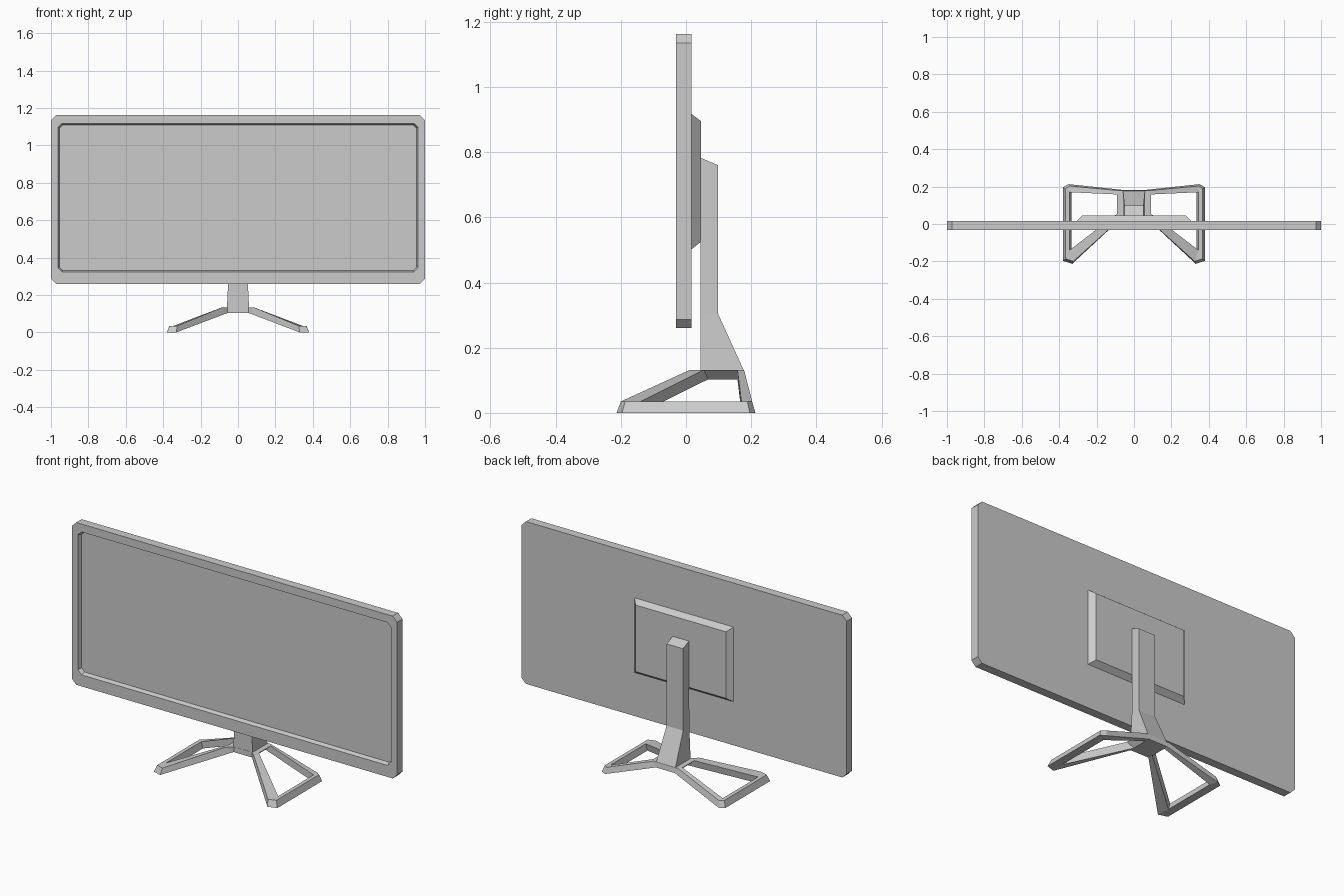
import bpy, bmesh

if "Cube" in bpy.data.objects:
    bpy.data.objects.remove(bpy.data.objects["Cube"])


def finish(name, bm, mirror=False):
    bmesh.ops.remove_doubles(bm, verts=bm.verts, dist=1e-5)
    if mirror:
        geom = bm.verts[:] + bm.edges[:] + bm.faces[:]
        bmesh.ops.mirror(bm, geom=geom, axis='X', merge_dist=1e-4)
    bmesh.ops.recalc_face_normals(bm, faces=bm.faces)
    me = bpy.data.meshes.new(name)
    bm.to_mesh(me)
    bm.free()
    ob = bpy.data.objects.new(name, me)
    bpy.context.collection.objects.link(ob)
    return ob


def loft(name, rings):
    """Skin a list of equal-length point rings and cap both ends."""
    bm = bmesh.new()
    vs = [[bm.verts.new(p) for p in r] for r in rings]
    n = len(vs[0])
    for a, b in zip(vs, vs[1:]):
        for i in range(n):
            j = (i + 1) % n
            bm.faces.new((a[i], a[j], b[j], b[i]))
    bm.faces.new(vs[0])
    bm.faces.new(vs[-1])
    return finish(name, bm)


def panel_ring(hx, z0, z1, y, c):
    """Rectangle in the xz plane with corners cut by c."""
    return [(-hx + c, y, z0), (hx - c, y, z0), (hx, y, z0 + c), (hx, y, z1 - c),
            (hx - c, y, z1), (-hx + c, y, z1), (-hx, y, z1 - c), (-hx, y, z0 + c)]


# Screen housing with recessed display
loft("screen", [
    panel_ring(1.0, 0.26, 1.162, 0.017, 0.027),
    panel_ring(1.0, 0.26, 1.162, -0.031, 0.027),
    panel_ring(0.963, 0.324, 1.118, -0.031, 0.022),
    panel_ring(0.955, 0.332, 1.110, -0.009, 0.018),
])


# Bevelled mounting plate on the back
def plate_ring(hx, z0, z1, y):
    return [(-hx, y, z0), (hx, y, z0), (hx, y, z1), (-hx, y, z1)]


loft("mount_plate", [plate_ring(0.305, 0.502, 0.917, 0.017),
                     plate_ring(0.277, 0.525, 0.895, 0.046)])


# Stand column, flared at the foot and sloped at the top
def column_ring(hx, y1, zf, zb, y0=0.044):
    return [(-hx, y0, zf), (hx, y0, zf), (hx, y1, zb), (-hx, y1, zb)]


loft("stand_column", [column_ring(0.059, 0.177, 0.131, 0.131),
                      column_ring(0.051, 0.098, 0.305, 0.305),
                      column_ring(0.050, 0.098, 0.783, 0.760)])

# Base: half of the hub and one open leg loop, mirrored.
# Each station holds outer top, outer bottom, inner bottom, inner top.
T, B, F = 0.132, 0.103, 0.035
front_in = [(0.335, -0.140, 0), (0.345, -0.140, F)]
back_in = [(0.335, 0.170, 0), (0.345, 0.170, F)]
stations = [
    [(0.090, 0.012, T), (0.058, 0.040, B), (0.058, 0.068, B), (0.090, 0.055, T)],
    [(0.325, -0.200, F), (0.330, -0.213, 0)] + front_in,
    [(0.366, -0.186, F), (0.380, -0.197, 0)] + front_in,
    [(0.367, 0.188, F), (0.380, 0.196, 0)] + back_in,
    [(0.345, 0.203, F), (0.350, 0.213, 0)] + back_in,
    [(0.075, 0.178, T), (0.058, 0.182, B), (0.058, 0.158, B), (0.090, 0.158, T)],
]
bm = bmesh.new()
st = [[bm.verts.new(p) for p in s] for s in stations]
for a, b in zip(st, st[1:]):
    for i in range(4):
        j = (i + 1) % 4
        bm.faces.new((a[i], a[j], b[j], b[i]))
f, k = st[0], st[-1]
ft, fb, kt, kb, et, eb = [bm.verts.new(p) for p in (
    (0, 0.043, T), (0, 0.043, B), (0, 0.178, T), (0, 0.182, B),
    (0.055, 0.043, T), (0.055, 0.043, B))]
bm.faces.new((ft, et, f[0], f[3], k[3], k[0], kt))
bm.faces.new((fb, eb, f[1], f[2], k[2], k[1], kb))
bm.faces.new((ft, et, eb, fb))
bm.faces.new((et, f[0], f[1], eb))
bm.faces.new((f[3], k[3], k[2], f[2]))
bm.faces.new((kt, k[0], k[1], kb))
finish("stand_base", bm, mirror=True)
